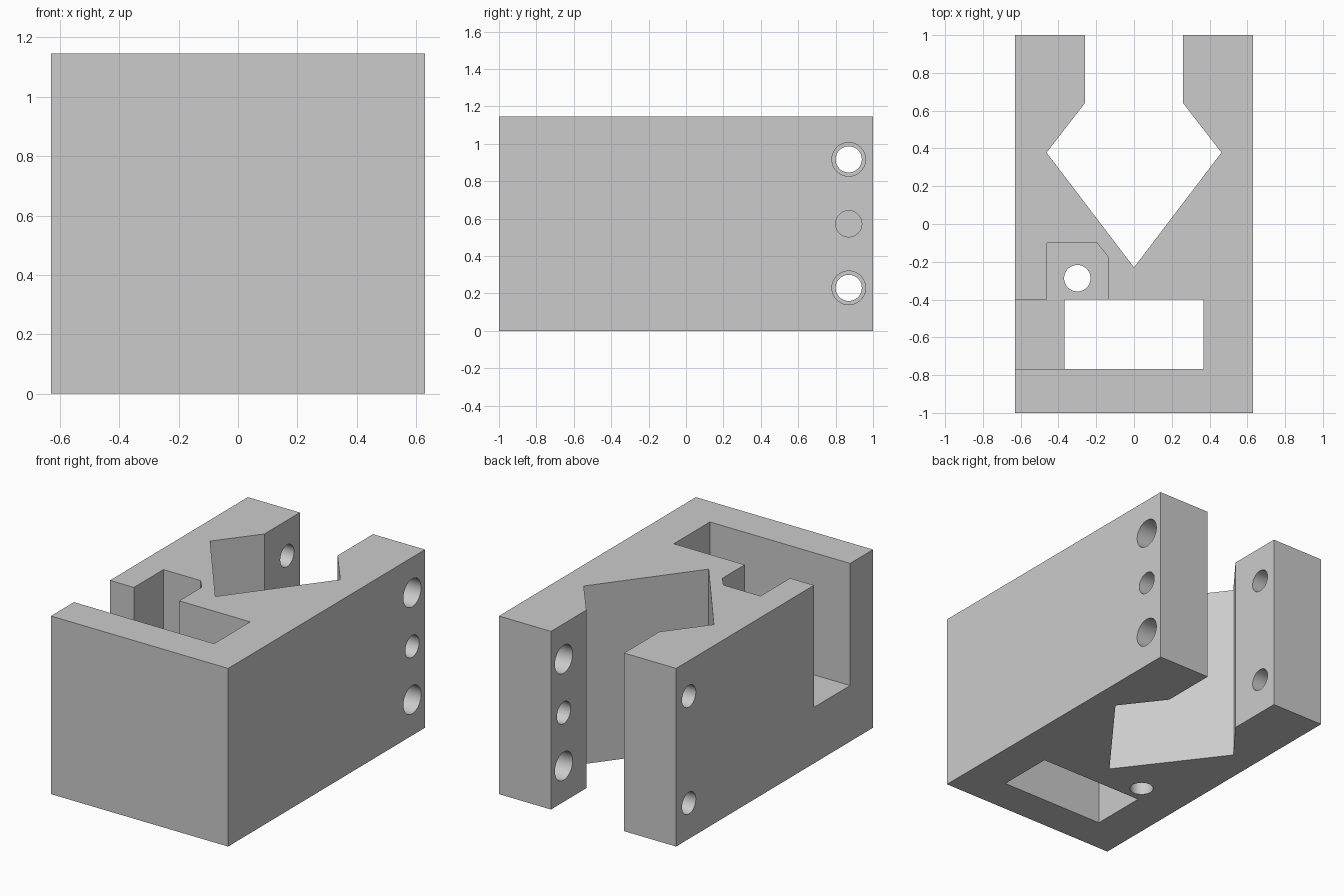
import bpy, bmesh, math
from mathutils import Matrix

cube = bpy.data.objects.get("Cube")
if cube:
    bpy.data.objects.remove(cube, do_unlink=True)

H, W = 1.145, 0.63
FLOOR = 0.36
OVER = 0.1   # cutter overshoot

grey = bpy.data.materials.new("plain grey")
grey.use_nodes = True
grey.diffuse_color = (0.6, 0.6, 0.6, 1)
grey.node_tree.nodes["Principled BSDF"].inputs["Base Color"].default_value = (0.6, 0.6, 0.6, 1)


def add_object(name, bm):
    bmesh.ops.recalc_face_normals(bm, faces=bm.faces)
    mesh = bpy.data.meshes.new(name)
    bm.to_mesh(mesh)
    bm.free()
    mesh.materials.append(grey)
    obj = bpy.data.objects.new(name, mesh)
    bpy.context.collection.objects.link(obj)
    return obj


def prism(name, outline, z0, z1):
    bm = bmesh.new()
    face = bm.faces.new([bm.verts.new((x, y, z0)) for x, y in outline])
    ext = bmesh.ops.extrude_face_region(bm, geom=[face])
    top = [v for v in ext["geom"] if isinstance(v, bmesh.types.BMVert)]
    bmesh.ops.translate(bm, verts=top, vec=(0, 0, z1 - z0))
    return add_object(name, bm)


def box(name, x0, x1, y0, y1, z0, z1):
    return prism(name, [(x0, y0), (x1, y0), (x1, y1), (x0, y1)], z0, z1)


def rod(name, radius, length, centre, along_x=False):
    bm = bmesh.new()
    turn = Matrix.Rotation(math.pi / 2, 4, "Y") if along_x else Matrix()
    bmesh.ops.create_cone(bm, cap_ends=True, segments=48, radius1=radius, radius2=radius,
                          depth=length, matrix=Matrix.Translation(centre) @ turn)
    return add_object(name, bm)


# Block with the arrow-shaped channel opening at the back
half = [(W, -1), (W, 1), (0.26, 1), (0.26, 0.64), (0.463, 0.378)]
outline = half + [(0, -0.23)] + [(-x, y) for x, y in reversed(half)]
block = prism("clamp_block", outline, 0, H)

cutters = [
    # Window through the block and the side slot above its ledge
    box("window_cutter", -0.367, 0.367, -0.767, -0.4, -OVER, H + OVER),
    box("slot_cutter", -W - OVER, 0, -0.767, -0.4, FLOOR, H + OVER),
    # Pocket with one chamfered corner, and its screw hole
    prism("pocket_cutter", [(-0.46, -0.45), (-0.138, -0.45), (-0.138, -0.172),
                            (-0.196, -0.1), (-0.46, -0.1)], FLOOR, H + OVER),
    rod("screw_cutter", 0.07, 1, (-0.3, -0.287, 0.2)),
]
# Cross holes through the two arms
for label, z, radius in (("low", 0.23, 0.09), ("middle", H / 2, 0.07), ("high", 0.917, 0.09)):
    cutters.append(rod(label + "_left_hole_cutter", radius, 0.6, (0.45, 0.87, z), True))
    if label != "middle":
        cutters.append(rod(label + "_right_hole_cutter", 0.07, 0.6, (-0.45, 0.87, z), True))

bpy.context.view_layer.objects.active = block
block.select_set(True)
for cutter in cutters:
    mod = block.modifiers.new(cutter.name, "BOOLEAN")
    mod.operation = "DIFFERENCE"
    mod.solver = "EXACT"
    mod.object = cutter
    bpy.ops.object.modifier_apply(modifier=mod.name)
    bpy.data.objects.remove(cutter, do_unlink=True)

bpy.ops.object.select_all(action="DESELECT")
block.select_set(True)
bpy.ops.object.shade_smooth_by_angle(angle=math.radians(30))
